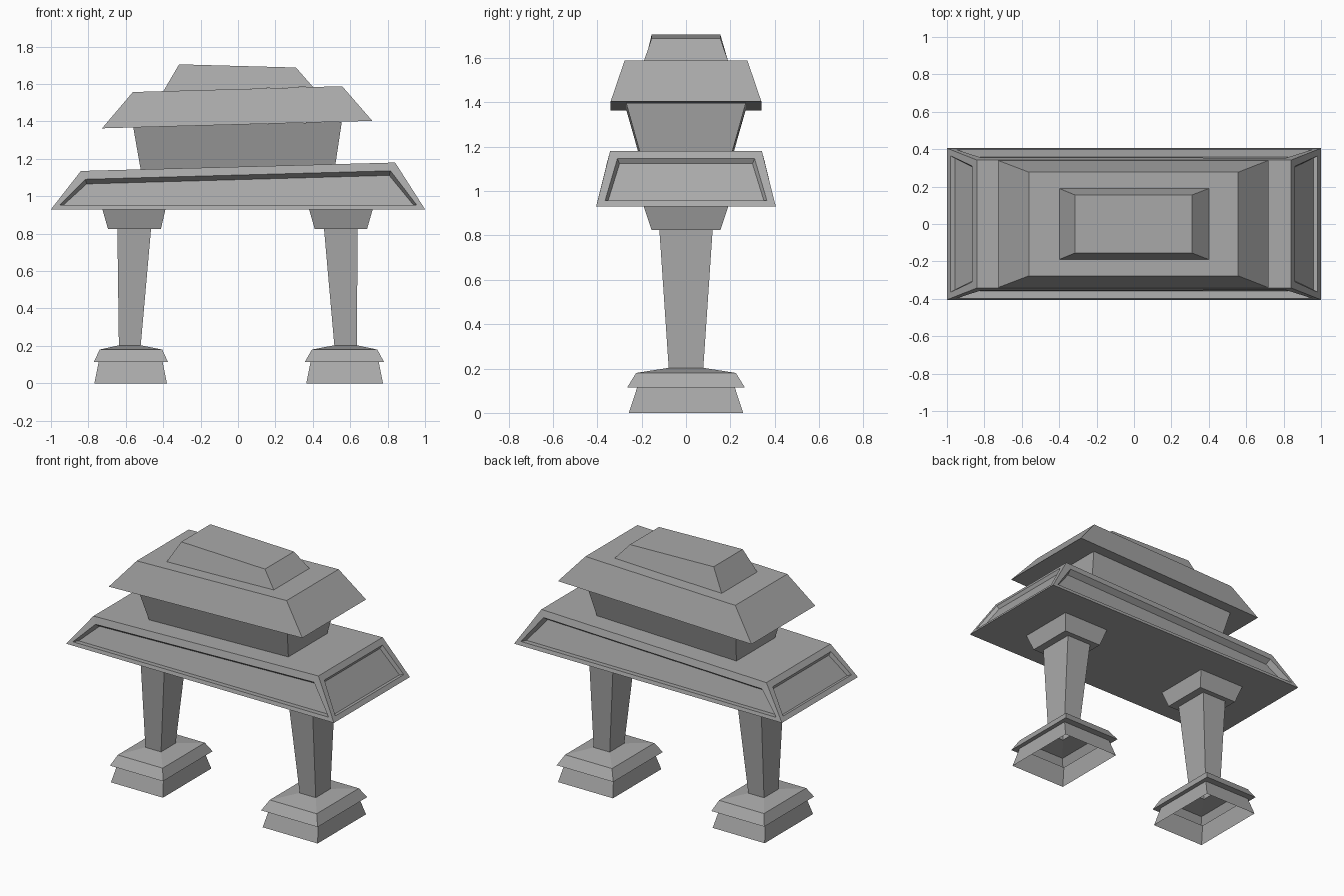
import bpy
import bmesh

cube = bpy.data.objects.get("Cube")
if cube:
    bpy.data.objects.remove(cube, do_unlink=True)

stone = bpy.data.materials.new("grey_stone")
stone.use_nodes = True
grey = (0.4, 0.4, 0.4, 1)
stone.diffuse_color = grey
stone.node_tree.nodes["Principled BSDF"].inputs["Base Color"].default_value = grey


def loft(name, rings, bottom=True, top=True, panels=False):
    """Skin rectangular rings (x0, x1, half depth, z at left, z at right), low to high."""
    bm = bmesh.new()
    loops = []
    for x0, x1, y, z0, z1 in rings:
        corners = ((x0, -y, z0), (x1, -y, z1), (x1, y, z1), (x0, y, z0))
        loops.append([bm.verts.new(c) for c in corners])
    sides = []
    for a, b in zip(loops, loops[1:]):
        for i in range(4):
            j = (i + 1) % 4
            sides.append(bm.faces.new((a[i], a[j], b[j], b[i])))
    if bottom:
        bm.faces.new(loops[0][::-1])
    if top:
        bm.faces.new(loops[-1])
    bm.normal_update()
    if panels:
        # sunken panel on each side, deeper on the long sides
        for i, face in enumerate(sides):
            bmesh.ops.inset_individual(bm, faces=[face], thickness=0.052)
            depth = -0.022 if i % 2 else -0.04
            bmesh.ops.inset_individual(bm, faces=[face], thickness=0.016, depth=depth)
    mesh = bpy.data.meshes.new(name)
    bm.to_mesh(mesh)
    bm.free()
    mesh.materials.append(stone)
    obj = bpy.data.objects.new(name, mesh)
    bpy.context.collection.objects.link(obj)
    return obj


# Tilted roof stack
loft("lower_roof", [(-1, 1, 0.405, 0.93, 0.93), (-0.84, 0.84, 0.342, 1.135, 1.18)], panels=True)
loft("roof_neck", [(-0.52, 0.52, 0.205, 1.14, 1.165), (-0.56, 0.555, 0.27, 1.368, 1.398)])
loft("upper_roof", [(-0.727, 0.718, 0.34, 1.363, 1.403), (-0.562, 0.557, 0.277, 1.557, 1.588)])
loft("roof_cap", [(-0.40, 0.40, 0.19, 1.56, 1.585), (-0.315, 0.31, 0.155, 1.705, 1.688)])

# Columns: x pairs for base foot, base waist, slab, slab top, shaft ends, capital ends
columns = {
    "left": [(0.365, 0.775), (0.388, 0.752), (0.358, 0.78), (0.395, 0.745),
             (0.515, 0.635), (0.46, 0.64), (0.41, 0.69), (0.38, 0.72)],
    "right": [(-0.768, -0.38), (-0.745, -0.403), (-0.77, -0.375), (-0.74, -0.405),
              (-0.637, -0.52), (-0.645, -0.465), (-0.695, -0.412), (-0.725, -0.388)],
}
depths = (0.258, 0.22, 0.265, 0.225, 0.078, 0.12, 0.155, 0.19)
heights = (0, 0.115, 0.115, 0.18, 0.203, 0.825, 0.825, 0.93)

for side, spans in columns.items():
    rings = [(x0, x1, y, z, z) for (x0, x1), y, z in zip(spans, depths, heights)]
    # hollow base, open underneath, closing in on the shaft
    shaft_foot = rings[4]
    loft(side + "_column_base", rings[:5], bottom=False, top=False)
    loft(side + "_column_shaft", [shaft_foot, rings[5]], bottom=False)
    loft(side + "_column_capital", rings[6:])
